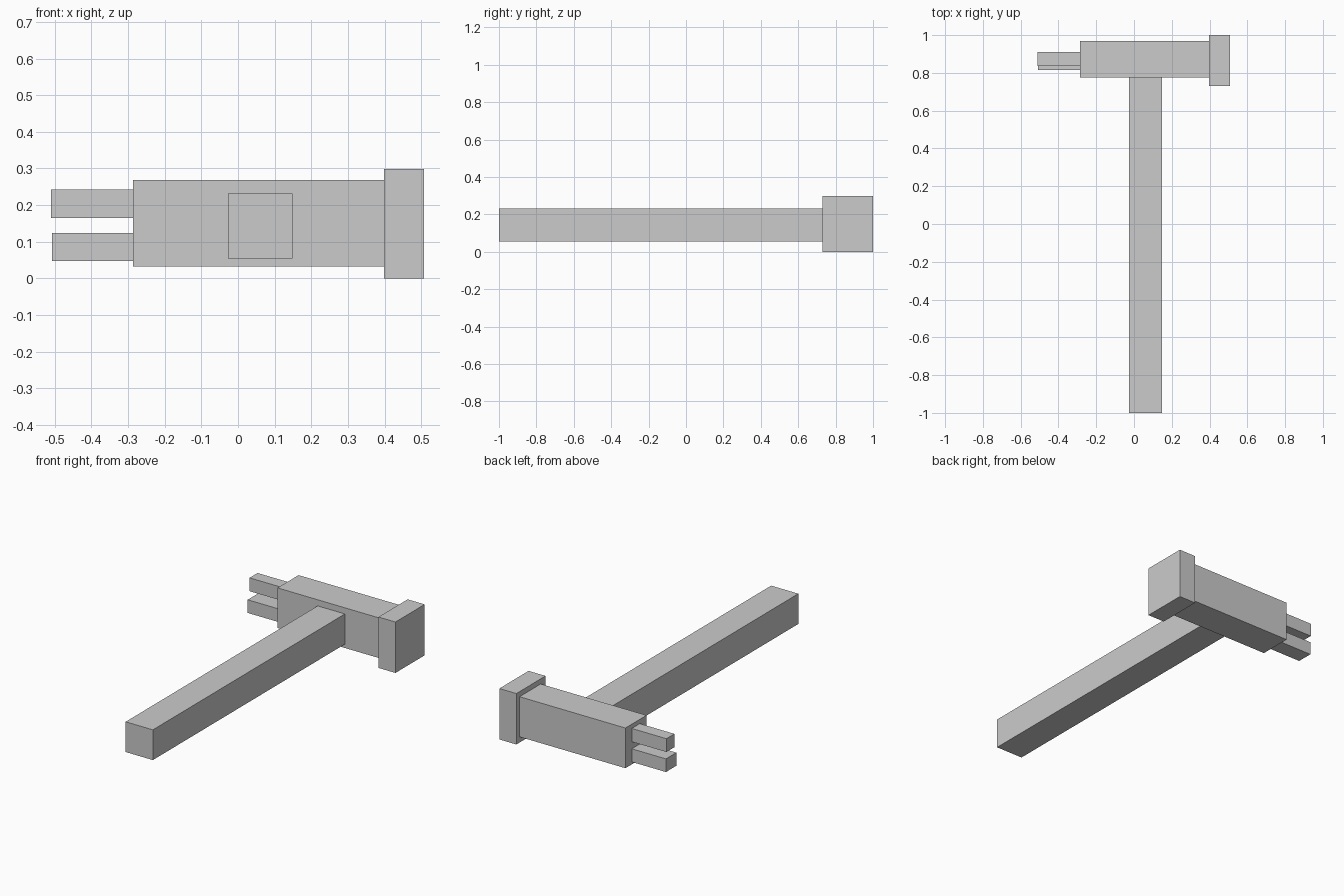
import bpy
from mathutils import Vector

default = bpy.data.objects.get("Cube")
if default:
    bpy.data.objects.remove(default, do_unlink=True)

# Single plain material
grey = bpy.data.materials.new("light_grey")
grey.use_nodes = True
color = (0.6, 0.6, 0.6, 1.0)
grey.diffuse_color = color
grey.node_tree.nodes["Principled BSDF"].inputs["Base Color"].default_value = color


def block(name, low, high):
    """Box spanning two opposite corners."""
    low, high = Vector(low), Vector(high)
    bpy.ops.mesh.primitive_cube_add(size=1, location=(low + high) / 2)
    obj = bpy.context.object
    obj.name = name
    obj.scale = high - low
    bpy.ops.object.transform_apply(location=False, rotation=False, scale=True)
    obj.data.materials.append(grey)
    return obj


# Long square handle running forward from the head
block("handle", (-0.027, -1.0, 0.055), (0.149, 0.775, 0.232))

# Head with a wider striking block on its left end
block("hammer_head", (-0.287, 0.775, 0.033), (0.398, 0.97, 0.268))
block("striking_face", (0.398, 0.73, 0.0), (0.508, 1.0, 0.298))

# Two claw prongs on the right end
block("upper_claw", (-0.511, 0.837, 0.165), (-0.287, 0.911, 0.243))
block("lower_claw", (-0.508, 0.815, 0.047), (-0.287, 0.911, 0.124))
